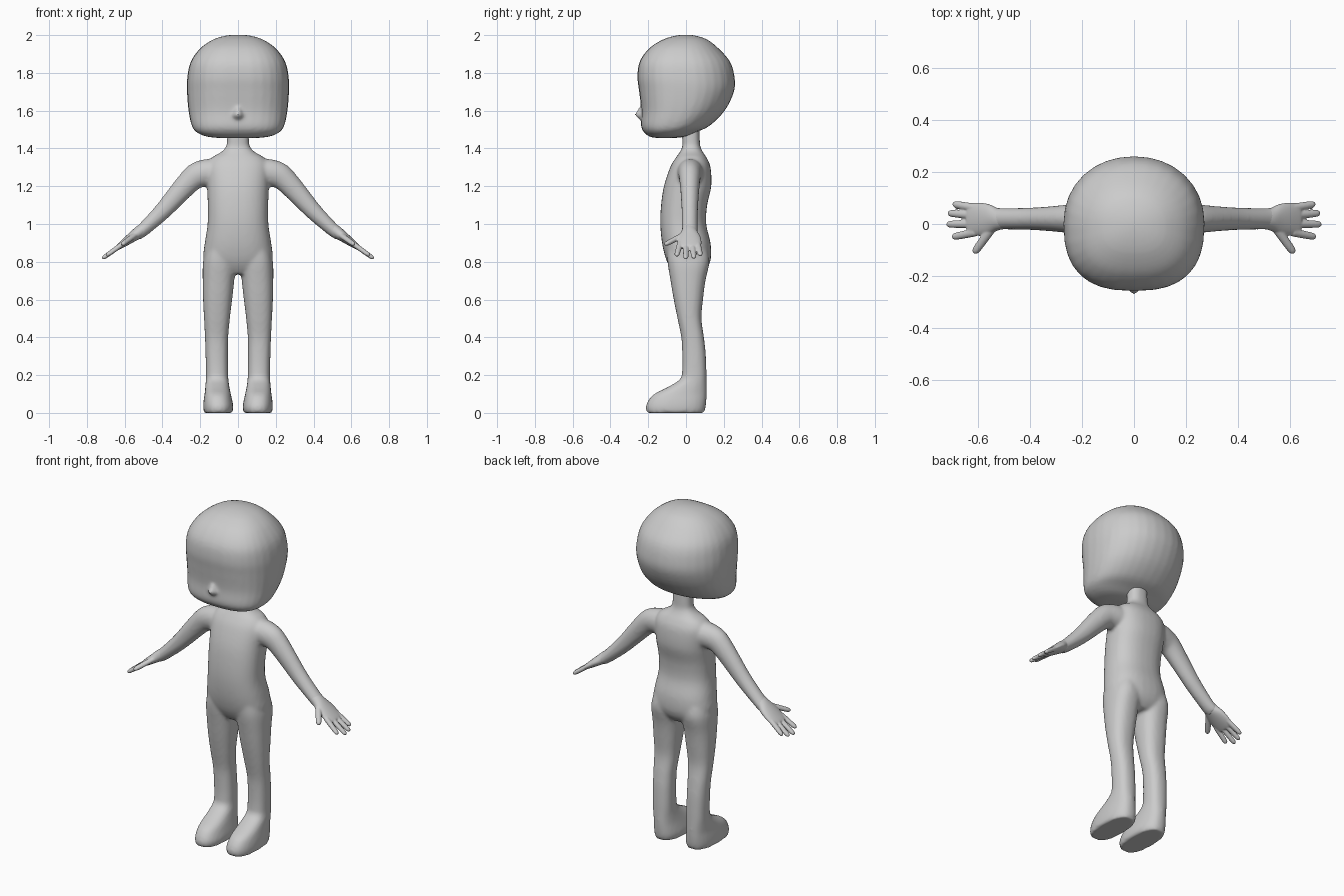
import bpy, bmesh, math
from mathutils import Vector

if "Cube" in bpy.data.objects:
    bpy.data.objects.remove(bpy.data.objects["Cube"])

skin = bpy.data.materials.new("plain_grey")
skin.diffuse_color = (0.6, 0.6, 0.6, 1)
skin.use_nodes = True
skin.node_tree.nodes["Principled BSDF"].inputs["Base Color"].default_value = skin.diffuse_color
SEG = 32


def spline(rows, steps=4):
    """Catmull-Rom through the key rows so the lofts are smooth lengthwise."""
    out = []
    for i in range(len(rows) - 1):
        p0, p1, p2 = rows[max(i - 1, 0)], rows[i], rows[i + 1]
        p3 = rows[min(i + 2, len(rows) - 1)]
        for k in range(steps):
            t = k / steps
            out.append([0.5 * (2 * b + (c - a) * t + (2 * a - 5 * b + 4 * c - d) * t * t
                               + (3 * b - a - 3 * c + d) * t ** 3)
                        for a, b, c, d in zip(p0, p1, p2, p3)])
    return out + [list(rows[-1])]


def skin_rings(bm, rings):
    """Bridge point rings into a closed shell."""
    loops = [[bm.verts.new(p) for p in r] for r in rings]
    faces = [bm.faces.new((a[i], a[(i + 1) % SEG], b[(i + 1) % SEG], b[i]))
             for a, b in zip(loops, loops[1:]) for i in range(SEG)]
    faces += [bm.faces.new(loops[0][::-1]), bm.faces.new(loops[-1])]
    bmesh.ops.recalc_face_normals(bm, faces=faces)


def stack(bm, rows, front=2.3, back=2.3, side=1):
    """Horizontal slices: (z, x left, x right, y front, y back)."""
    rings = []
    for z, x0, x1, y0, y1 in spline(rows):
        ring = []
        for i in range(SEG):
            a = 2 * math.pi * i / SEG
            c, s = math.cos(a), math.sin(a)
            e = 2 / (front if s < 0 else back)
            px = math.copysign(abs(c) ** e, c)
            py = math.copysign(abs(s) ** e, s)
            ring.append((side * ((x0 + x1) / 2 + px * (x1 - x0) / 2),
                         (y0 + y1) / 2 + py * (y1 - y0) / 2, z))
        rings.append(ring)
    skin_rings(bm, rings)


def limb(bm, rows, side=1):
    """Tube along a path: (x, y, z, half width, half thickness)."""
    rows = spline(rows)
    pts = [Vector(r[:3]) for r in rows]
    rings = []
    for i, r in enumerate(rows):
        d = (pts[min(i + 1, len(pts) - 1)] - pts[max(i - 1, 0)]).normalized()
        u = d.cross(Vector((0, 0, 1))).normalized()
        v = u.cross(d)
        ring = []
        for k in range(SEG):
            a = 2 * math.pi * k / SEG
            p = pts[i] + u * math.cos(a) * r[3] + v * math.sin(a) * r[4]
            ring.append((p.x * side, p.y, p.z))
        rings.append(ring)
    skin_rings(bm, rings)


def finish(name, bm, voxel, smooth):
    """Fuse the overlapping shells into one soft surface."""
    me = bpy.data.meshes.new(name)
    bm.to_mesh(me)
    bm.free()
    me.materials.append(skin)
    ob = bpy.data.objects.new(name, me)
    bpy.context.collection.objects.link(ob)
    me.polygons.foreach_set("use_smooth", [True] * len(me.polygons))
    rm = ob.modifiers.new("fuse", 'REMESH')
    rm.mode = 'VOXEL'
    rm.voxel_size = voxel
    rm.use_smooth_shade = True
    sm = ob.modifiers.new("soften", 'SMOOTH')
    sm.factor = 0.5
    sm.iterations = smooth


# head: round skull with a square jaw pushed forward
bm = bmesh.new()
head = [(1.456, .11, -.165, -.05), (1.464, .17, -.195, .0), (1.485, .218, -.222, .05),
        (1.52, .245, -.238, .125), (1.6, .262, -.236, .205), (1.7, .27, -.248, .254),
        (1.78, .268, -.257, .257), (1.86, .25, -.245, .233), (1.93, .2, -.195, .172),
        (1.975, .135, -.125, .115), (1.995, .075, -.065, .06), (2.002, .02, -.015, .015)]
stack(bm, [(z, -w, w, f, b) for z, w, f, b in head], 2.6, 2.1)
# nose
nose = [(1.55, .006, -.238), (1.562, .022, -.256), (1.577, .026, -.271),
        (1.595, .02, -.262), (1.625, .008, -.242)]
stack(bm, [(z, -w, w, f, -.2) for z, w, f in nose], 2, 2)
finish("head", bm, 0.01, 4)

# body: torso and neck, legs with feet, arms
bm = bmesh.new()
torso = [(.735, .07, -.06, .085), (.77, .15, -.085, .115), (.82, .183, -.108, .132),
         (.9, .176, -.127, .13), (1.0, .161, -.136, .107), (1.1, .16, -.132, .112),
         (1.2, .163, -.117, .134), (1.3, .165, -.084, .13), (1.35, .14, -.055, .11),
         (1.38, .09, -.033, .09), (1.41, .063, -.02, .076), (1.45, .058, -.02, .073),
         (1.54, .056, -.02, .07)]
stack(bm, [(z, -w, w, f, b) for z, w, f, b in torso], 2.4, 2.4)
leg = [(0, .03, .18, -.208, .096), (.03, .024, .184, -.213, .104), (.065, .03, .182, -.2, .108),
       (.1, .038, .177, -.168, .11), (.14, .046, .173, -.09, .11), (.18, .051, .17, -.03, .109),
       (.23, .052, .17, -.02, .108), (.32, .053, .172, -.02, .104), (.4, .052, .175, -.025, .095),
       (.5, .043, .18, -.045, .082), (.6, .031, .185, -.065, .09), (.7, .02, .187, -.082, .103),
       (.8, .012, .185, -.098, .124), (.88, .02, .165, -.1, .11)]
arm = [(.08, .022, 1.265, .07, .07), (.15, .022, 1.273, .068, .072), (.21, .02, 1.26, .06, .07),
       (.25, .02, 1.232, .055, .063), (.31, .02, 1.168, .049, .056), (.4, .02, 1.067, .043, .046),
       (.5, .02, .972, .041, .036), (.54, .02, .943, .045, .032)]
for side in (-1, 1):
    stack(bm, leg, 2.4, 2.4, side)
    limb(bm, arm, side)
finish("body", bm, 0.01, 6)


# hands: flat palm, four fingers and a thumb
def hz(x):
    return .817 + (.718 - x) * .72


fingers = [(.61, .062, .695, .077), (.62, .034, .714, .042),
           (.62, .0, .719, -.001), (.61, -.032, .698, -.05)]
palm = [(.49, .036, .032), (.525, .043, .032), (.56, .059, .027),
        (.6, .064, .021), (.632, .06, .015), (.64, .05, .01)]
for side, name in ((-1, "right_hand"), (1, "left_hand")):
    bm = bmesh.new()
    limb(bm, [(x, .018, hz(x), w, t) for x, w, t in palm], side)
    digits = [f + (.0145,) for f in fingers] + [(.545, -.015, .615, -.112, .016)]
    for x0, y0, x1, y1, r in digits:
        rows = []
        for t, k in ((0, 1.1), (.4, 1.05), (.8, .95), (.94, .75), (1, .3)):
            x = x0 + (x1 - x0) * t
            rows.append((x, y0 + (y1 - y0) * t, hz(x), r * k, r * k * .85))
        limb(bm, rows, side)
    finish(name, bm, 0.004, 3)
